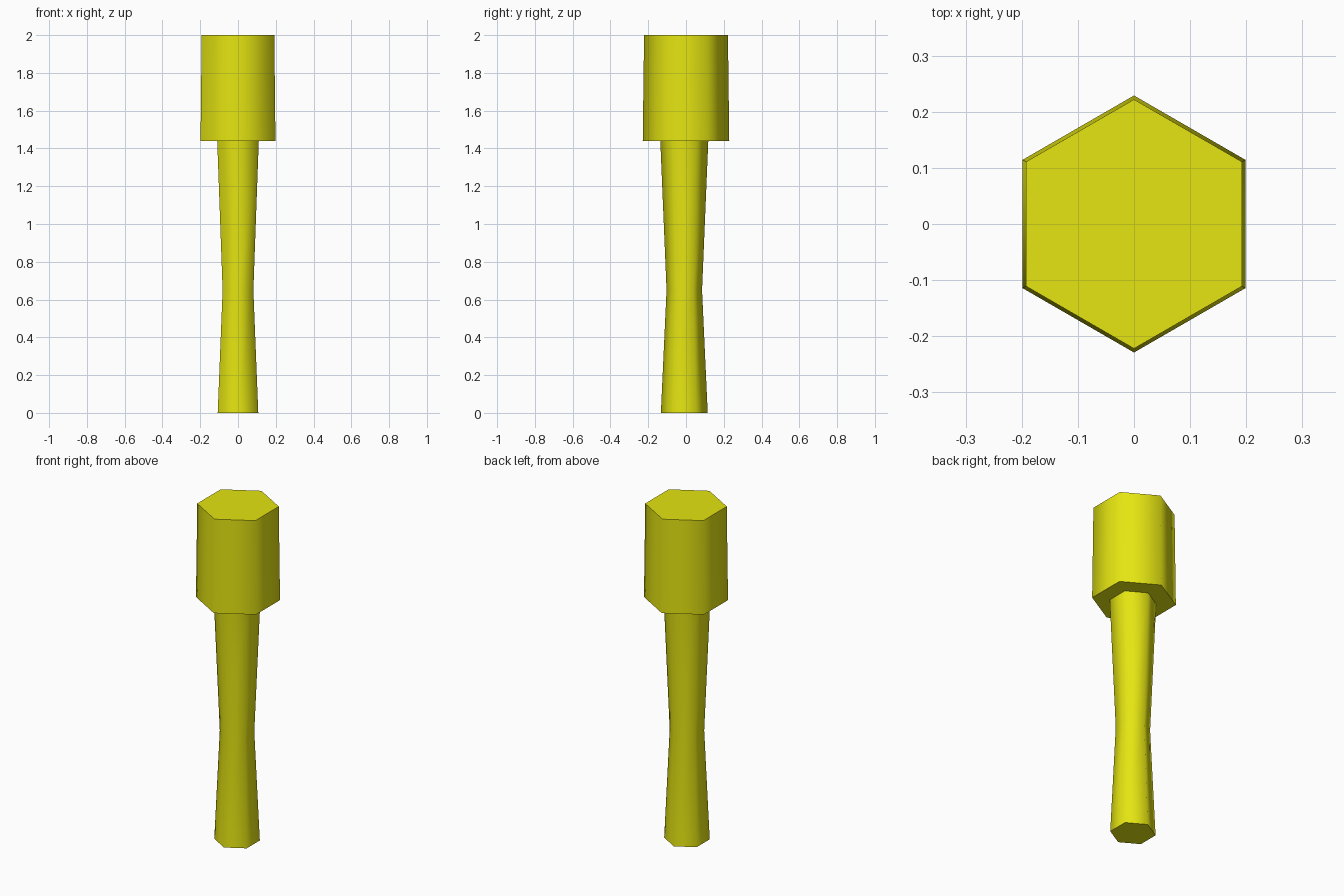
import bpy, bmesh, math

if "Cube" in bpy.data.objects:
    bpy.data.objects.remove(bpy.data.objects["Cube"])

yellow = bpy.data.materials.new("yellow")
yellow.diffuse_color = (0.78, 0.78, 0.006, 1)
yellow.use_nodes = True
yellow.node_tree.nodes["Principled BSDF"].inputs["Base Color"].default_value = yellow.diffuse_color
SIDES = 6


def hex_loft(name, sections, y_centre=0.0, cap_top=True):
    """Loft hexagonal rings given as (z, corner radius); corners point along y."""
    bm = bmesh.new()
    rings = []
    for z, r in sections:
        ring = []
        for i in range(SIDES):
            a = math.pi / 2 + i * math.tau / SIDES
            ring.append(bm.verts.new((r * math.cos(a), y_centre + r * math.sin(a), z)))
        rings.append(ring)
    for low, high in zip(rings, rings[1:]):
        for i in range(SIDES):
            j = (i + 1) % SIDES
            bm.faces.new((low[i], low[j], high[j], high[i]))
    bm.faces.new(rings[0][::-1])
    if cap_top:
        bm.faces.new(rings[-1])
    mesh = bpy.data.meshes.new(name)
    bm.to_mesh(mesh)
    bm.free()
    mesh.materials.append(yellow)
    obj = bpy.data.objects.new(name, mesh)
    bpy.context.collection.objects.link(obj)
    # Smooth around the sides, crisp at the caps
    bpy.ops.object.select_all(action='DESELECT')
    obj.select_set(True)
    bpy.context.view_layer.objects.active = obj
    bpy.ops.object.shade_smooth_by_angle(angle=math.radians(70))
    return obj


# Waisted handle, slightly towards the front, open where it meets the head
hex_loft("handle", [(0, 0.124), (0.65, 0.094), (1.44, 0.127)], -0.009, cap_top=False)
# Slightly tapered head
hex_loft("head", [(1.44, 0.229), (2.0, 0.222)])
